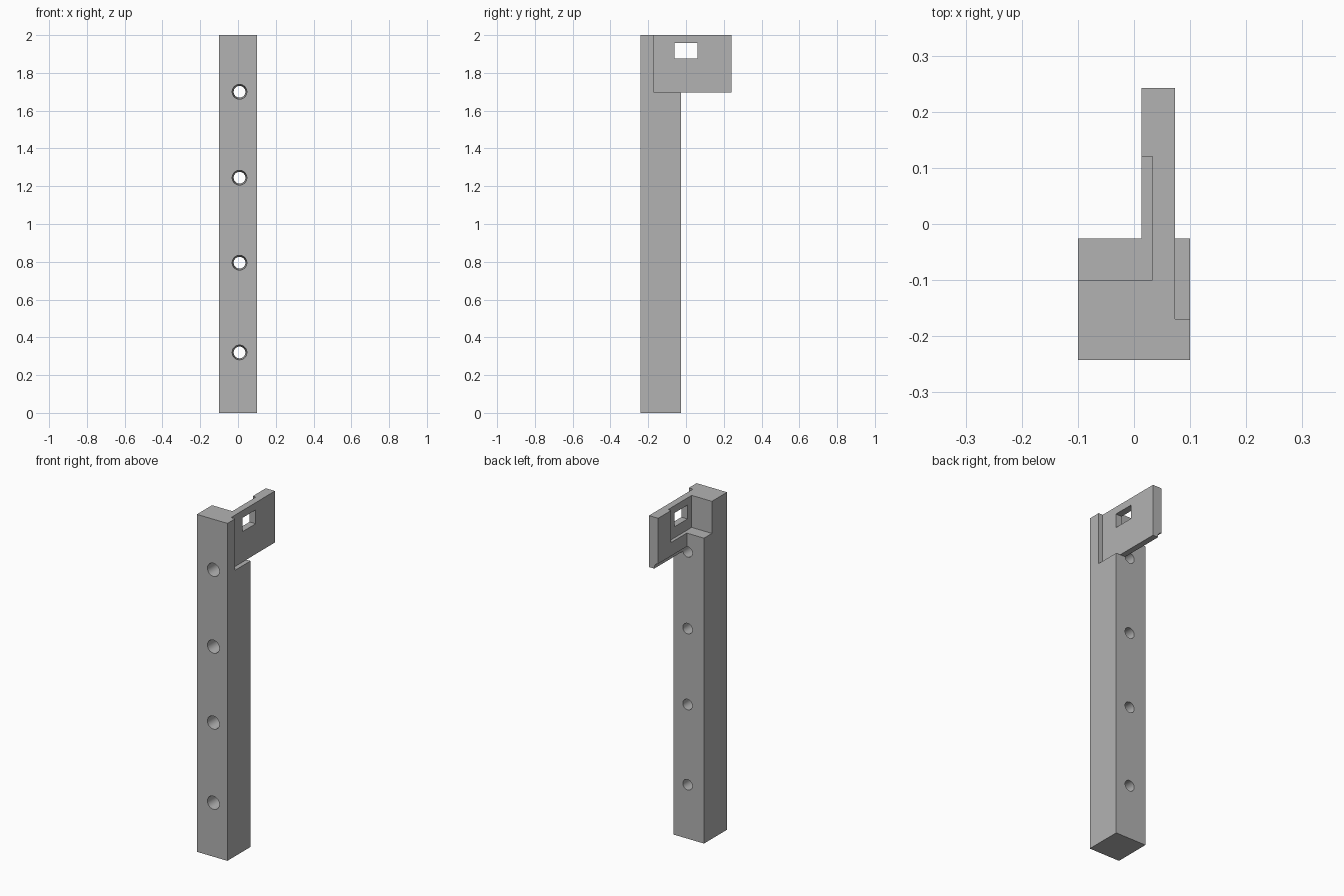
import bpy
import math

cube = bpy.data.objects.get("Cube")
if cube:
    bpy.data.objects.remove(cube, do_unlink=True)

grey = bpy.data.materials.new("plain_grey")
grey.use_nodes = True
grey.diffuse_color = (0.45, 0.45, 0.45, 1)
grey.node_tree.nodes["Principled BSDF"].inputs["Base Color"].default_value = (0.45, 0.45, 0.45, 1)


def box(name, low, high):
    """Box between two opposite corners."""
    centre = [(a + b) / 2 for a, b in zip(low, high)]
    bpy.ops.mesh.primitive_cube_add(size=1, location=centre)
    obj = bpy.context.object
    obj.name = name
    obj.scale = [b - a for a, b in zip(low, high)]
    bpy.ops.object.transform_apply(location=True, rotation=True, scale=True)
    obj.data.materials.append(grey)
    return obj


def bore(name, z, y0, y1, r0, r1):
    """Round cutter running front to back, radius r0 at y0 and r1 at y1."""
    bpy.ops.mesh.primitive_cone_add(vertices=48, radius1=r0, radius2=r1, depth=y1 - y0,
                                    location=(HOLE_X, (y0 + y1) / 2, z),
                                    rotation=(-math.pi / 2, 0, 0))
    obj = bpy.context.object
    obj.name = name
    bpy.ops.object.transform_apply(location=True, rotation=True, scale=True)
    obj.data.materials.append(grey)
    return obj


def combine(target, other, operation):
    """Apply a boolean and remove the helper."""
    mod = target.modifiers.new("combine", "BOOLEAN")
    mod.operation, mod.solver, mod.object = operation, "EXACT", other
    bpy.context.view_layer.objects.active = target
    bpy.ops.object.modifier_apply(modifier=mod.name)
    bpy.data.objects.remove(other, do_unlink=True)


FRONT, BACK, TAIL = -0.242, -0.026, 0.242
HOLE_X = 0.008
PLATE_BOTTOM, POCKET_FLOOR = 1.695, 1.81

# Upright bar, with a side rebate and a plate reaching out of its back
bar = box("upright_bar", (-0.1, FRONT, 0), (0.1, BACK, 2))
combine(bar, box("side_rebate", (0.073, -0.169, PLATE_BOTTOM), (0.2, 0.3, 2.1)), "DIFFERENCE")
combine(bar, box("latch_plate", (0.013, -0.15, PLATE_BOTTOM), (0.073, TAIL, 2)), "UNION")

# Pocket behind the bar and into the plate, and the window through the plate
combine(bar, box("pocket", (-0.2, -0.1, POCKET_FLOOR), (0.033, 0.12, 2.1)), "DIFFERENCE")
combine(bar, box("window", (-0.05, -0.061, 1.875), (0.2, 0.061, 1.957)), "DIFFERENCE")

# Tapered screw holes; the top one runs on as a groove under the plate
for z in (0.32, 0.795, 1.245, 1.70):
    combine(bar, bore("screw_hole", z, FRONT - 0.001, BACK + 0.001, 0.039, 0.031), "DIFFERENCE")
combine(bar, bore("groove", 1.70, BACK - 0.01, TAIL + 0.05, 0.031, 0.031), "DIFFERENCE")

bpy.ops.object.select_all(action="DESELECT")
bar.select_set(True)
bpy.context.view_layer.objects.active = bar
bpy.ops.object.shade_smooth_by_angle(angle=math.radians(30))
